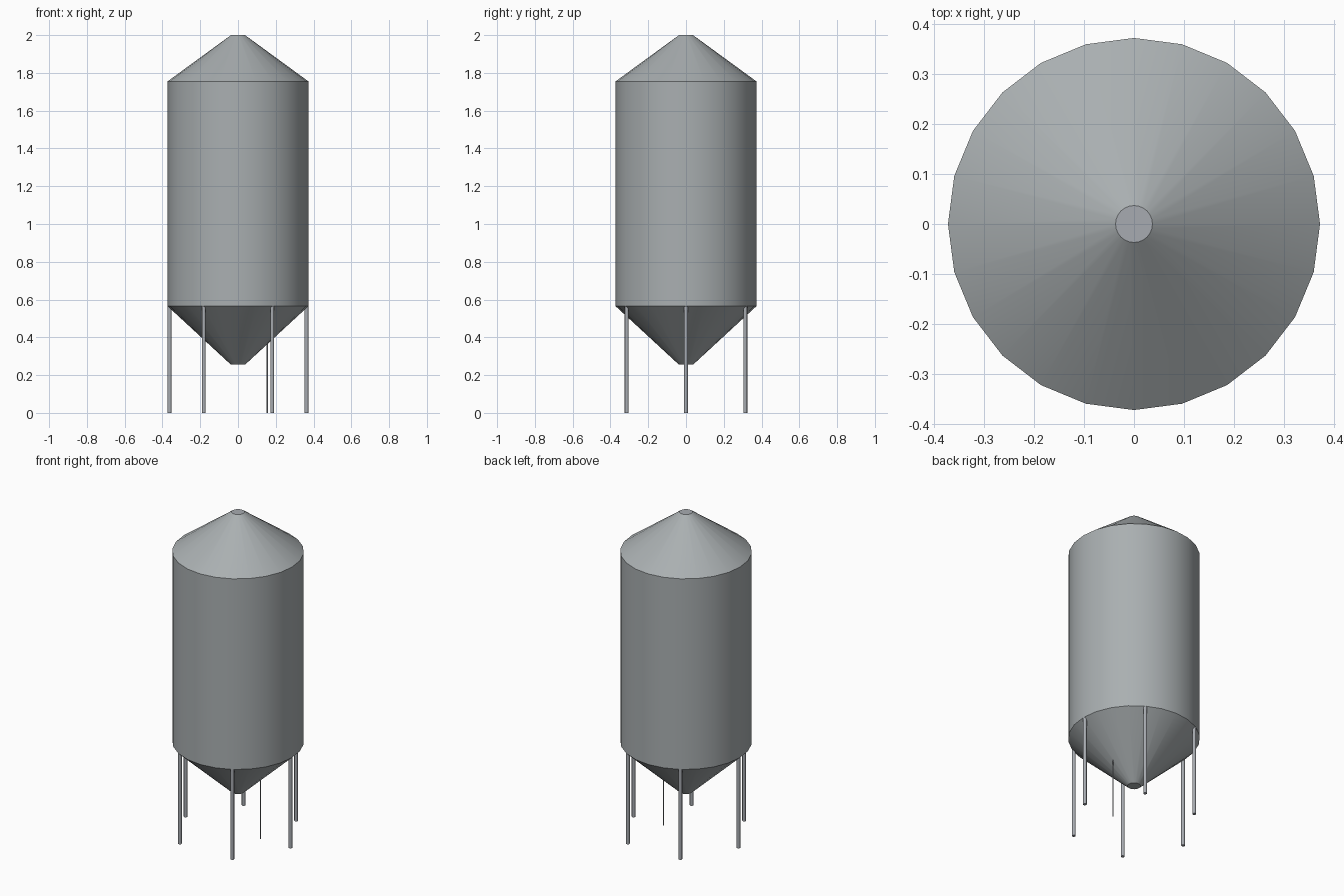
import bpy
from math import radians, cos, sin, tau

default = bpy.data.objects.get("Cube")
if default:
    bpy.data.objects.remove(default, do_unlink=True)


def material(name, color):
    mat = bpy.data.materials.new(name)
    mat.use_nodes = True
    mat.diffuse_color = (*color, 1)
    mat.node_tree.nodes["Principled BSDF"].inputs["Base Color"].default_value = (*color, 1)
    return mat


SHEET = material("galvanised sheet", (0.40, 0.43, 0.44))
STEEL = material("leg steel", (0.39, 0.41, 0.44))


def frustum(name, r_low, r_high, z_low, z_high, mat, x=0, y=0, sides=24, fill='NOTHING'):
    """Round section between two heights, smooth around and sharp at its rims."""
    bpy.ops.mesh.primitive_cone_add(
        vertices=sides, radius1=r_low, radius2=r_high, depth=z_high - z_low,
        end_fill_type=fill, location=(x, y, (z_low + z_high) / 2))
    obj = bpy.context.object
    obj.name = name
    obj.data.materials.append(mat)
    bpy.ops.object.shade_smooth_by_angle(angle=radians(31))
    return obj


def disc(name, radius, z, mat, flip=False):
    bpy.ops.mesh.primitive_circle_add(vertices=24, radius=radius, fill_type='NGON', location=(0, 0, z))
    obj = bpy.context.object
    obj.name = name
    obj.data.materials.append(mat)
    if flip:
        obj.data.flip_normals()


# Tank shell: hopper, wall and roof
RADIUS, NECK = 0.373, 0.037
OUTLET_Z, HOPPER_Z, EAVE_Z, TOP_Z = 0.255, 0.565, 1.755, 2.0
frustum("hopper", NECK, RADIUS, OUTLET_Z, HOPPER_Z, SHEET)
frustum("tank_wall", RADIUS, RADIUS, HOPPER_Z, EAVE_Z, SHEET)
frustum("roof", RADIUS, NECK, EAVE_Z, TOP_Z, SHEET)
disc("roof_lid", NECK, TOP_Z, STEEL)
disc("outlet_lid", NECK, OUTLET_Z, SHEET, flip=True)

# Ring of six legs under the wall
LEG_R = 0.0105
for i in range(6):
    a = tau * i / 6
    ring = RADIUS - LEG_R
    frustum(f"leg_{i + 1}", LEG_R, LEG_R, 0, HOPPER_Z, STEEL,
            ring * cos(a), ring * sin(a), sides=12, fill='NGON')

# Thin pipe from the hopper to the ground
frustum("drop_pipe", 0.003, 0.003, 0, 0.37, STEEL, x=0.155, sides=12, fill='NGON')
